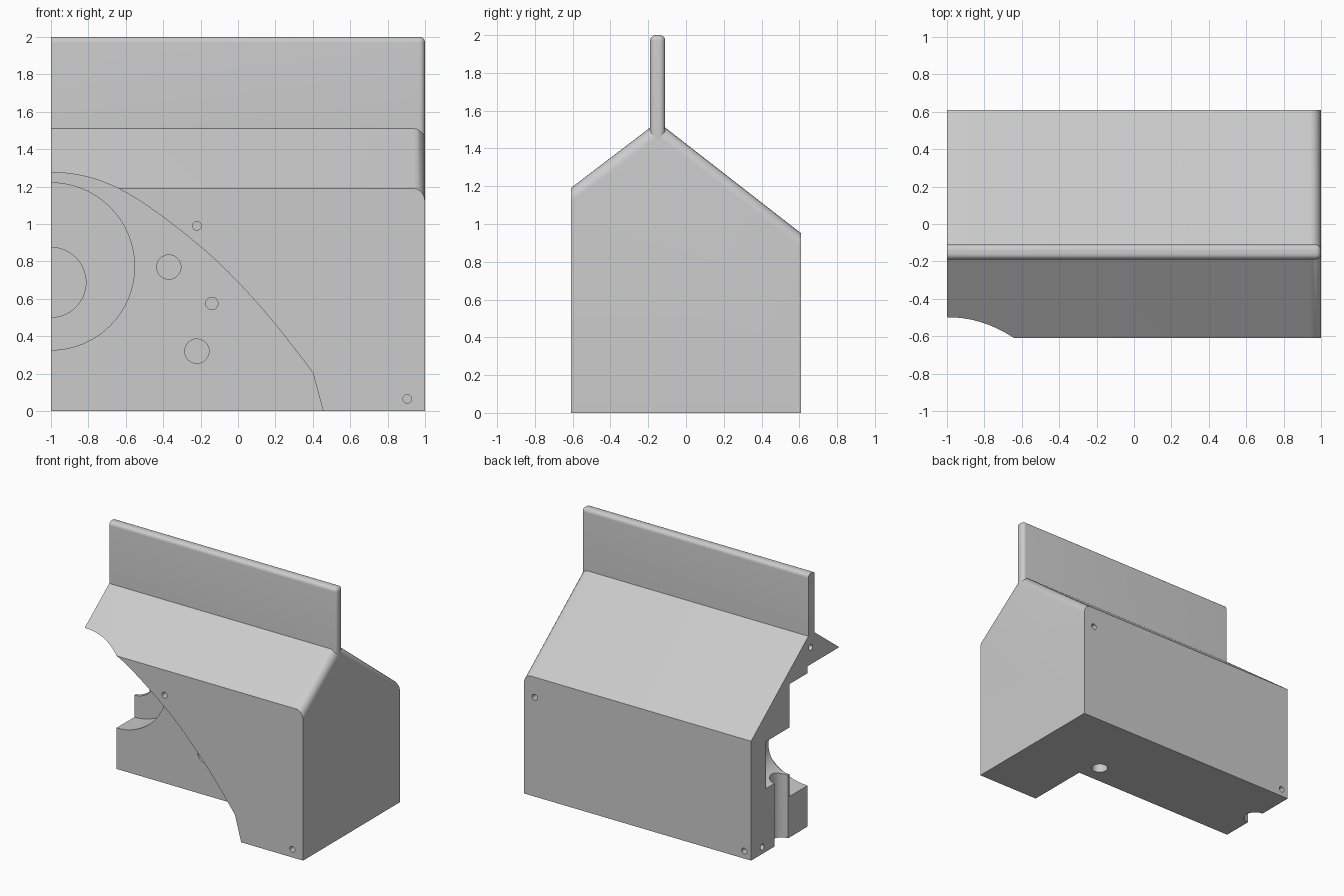
import bpy, bmesh, math
from mathutils import Matrix, Vector

if "Cube" in bpy.data.objects:
    bpy.data.objects.remove(bpy.data.objects["Cube"], do_unlink=True)

grey = bpy.data.materials.new("light_grey")
grey.use_nodes = True
grey.diffuse_color = (0.6, 0.6, 0.6, 1)
grey.node_tree.nodes["Principled BSDF"].inputs["Base Color"].default_value = (0.6, 0.6, 0.6, 1)


def finish(bm, name):
    bmesh.ops.recalc_face_normals(bm, faces=bm.faces)
    mesh = bpy.data.meshes.new(name)
    bm.to_mesh(mesh)
    bm.free()
    mesh.materials.append(grey)
    ob = bpy.data.objects.new(name, mesh)
    bpy.context.collection.objects.link(ob)
    return ob


def prism(points, offset):
    """Extrude a closed outline by an offset vector."""
    bm = bmesh.new()
    face = bm.faces.new([bm.verts.new(p) for p in points])
    ext = bmesh.ops.extrude_face_region(bm, geom=[face])["geom"]
    bmesh.ops.translate(bm, vec=offset, verts=[v for v in ext if isinstance(v, bmesh.types.BMVert)])
    bmesh.ops.recalc_face_normals(bm, faces=bm.faces)
    return bm


def round_edges(bm, rule, radius):
    edges = [e for e in bm.edges if rule(e.verts[0].co, e.verts[1].co)]
    bmesh.ops.bevel(bm, geom=edges, offset=radius, segments=6, profile=0.5, affect="EDGES")


def rod(name, start, end, radius):
    """Cylinder between two points."""
    a, b = Vector(start), Vector(end)
    turn = (b - a).to_track_quat("Z", "Y").to_matrix().to_4x4()
    bm = bmesh.new()
    bmesh.ops.create_cone(bm, cap_ends=True, segments=64 if radius > 0.1 else 32,
                          radius1=radius, radius2=radius, depth=(b - a).length,
                          matrix=Matrix.Translation((a + b) / 2) @ turn)
    return finish(bm, name)


# Gabled body, softened along the roof edge of its closed end
gable = [(-0.61, 0), (0.61, 0), (0.61, 0.95), (-0.11, 1.51), (-0.19, 1.51), (-0.61, 1.19)]
bm = prism([(-1, y, z) for y, z in gable], (2, 0, 0))
round_edges(bm, lambda a, b: min(a.x, b.x) > 0.99 and min(a.z, b.z) > 0.9, 0.06)
body = finish(bm, "body")

# Upright fin along the roof ridge
fin = [(-0.19, 1.45), (-0.11, 1.45), (-0.11, 2), (-0.19, 2)]
bm = prism([(-1, y, z) for y, z in fin], (2, 0, 0))
round_edges(bm, lambda a, b: (min(a.z, b.z) > 1.99 and max(a.x, b.x) > 0.99)
            or (min(a.x, b.x) > 0.99 and abs(a.z - b.z) > 0.1), 0.03)
ridge_fin = finish(bm, "ridge_fin")

# Curved front recess: smooth curve through a few points, then a straight foot
knots = [Vector(p) for p in [(-1.36, 1.19), (-1, 1.275), (-0.64, 1.19), (-0.22, 0.895),
                             (0.1, 0.58), (0.4, 0.205), (0.66, -0.16)]]
curve = []
for p0, p1, p2, p3 in zip(knots, knots[1:], knots[2:], knots[3:]):
    for i in range(8):
        t = i / 8
        curve.append(0.5 * (2 * p1 + (p2 - p0) * t + (2 * p0 - 5 * p1 + 4 * p2 - p3) * t * t
                            + (3 * p1 - p0 - 3 * p2 + p3) * t ** 3))
outline = [(-1.1, -0.1), (-1.1, 1.275)] + [tuple(p) for p in curve] + [(0.4, 0.205), (0.482, -0.1)]
WALL = -0.1
cutters = [finish(prism([(x, -0.8, z) for x, z in outline], (0, WALL + 0.8, 0)), "recess_cutter")]

# Stepped round pockets and the vertical channel at the open end
cutters += [
    rod("wide_pocket_cutter", (-1, -0.3, 0.773), (-1, 0.125, 0.773), 0.447),
    rod("deep_pocket_cutter", (-1, 0, 0.688), (-1, 0.42, 0.688), 0.187),
    rod("channel_cutter", (-1, 0.23, -0.1), (-1, 0.23, 0.6), 0.085),
    rod("bottom_hole_cutter", (0.38, 0.05, -0.1), (0.38, 0.05, 0.3), 0.06),
]

# Holes in the recess wall
for x, z, r in [(-0.37, 0.77, 0.065), (-0.22, 0.32, 0.065), (-0.14, 0.575, 0.033)]:
    cutters.append(rod("wall_hole_cutter", (x, WALL - 0.1, z), (x, WALL + 0.25, z), r))

# Small pin holes in the front, back and open end
PIN = 0.023
for x, z in [(-0.22, 0.99), (0.905, 0.065)]:
    cutters.append(rod("front_pin_cutter", (x, -0.7, z), (x, -0.45, z), PIN))
for x, z in [(0.905, 0.79), (-0.94, 0.06)]:
    cutters.append(rod("back_pin_cutter", (x, 0.7, z), (x, 0.48, z), PIN))
for y, z in [(0.47, 0.055), (-0.14, 1.41)]:
    cutters.append(rod("end_pin_cutter", (-1.1, y, z), (-0.85, y, z), PIN))

# Carve the body, then discard the cutters
bpy.ops.object.select_all(action="DESELECT")
bpy.context.view_layer.objects.active = body
body.select_set(True)
for cutter in cutters:
    cutter.hide_render = True
    mod = body.modifiers.new("cut", "BOOLEAN")
    mod.operation = "DIFFERENCE"
    mod.solver = "EXACT"
    mod.object = cutter
    bpy.ops.object.modifier_apply(modifier=mod.name)
    bpy.data.objects.remove(cutter, do_unlink=True)

ridge_fin.select_set(True)
bpy.ops.object.shade_smooth_by_angle(angle=math.radians(30))
